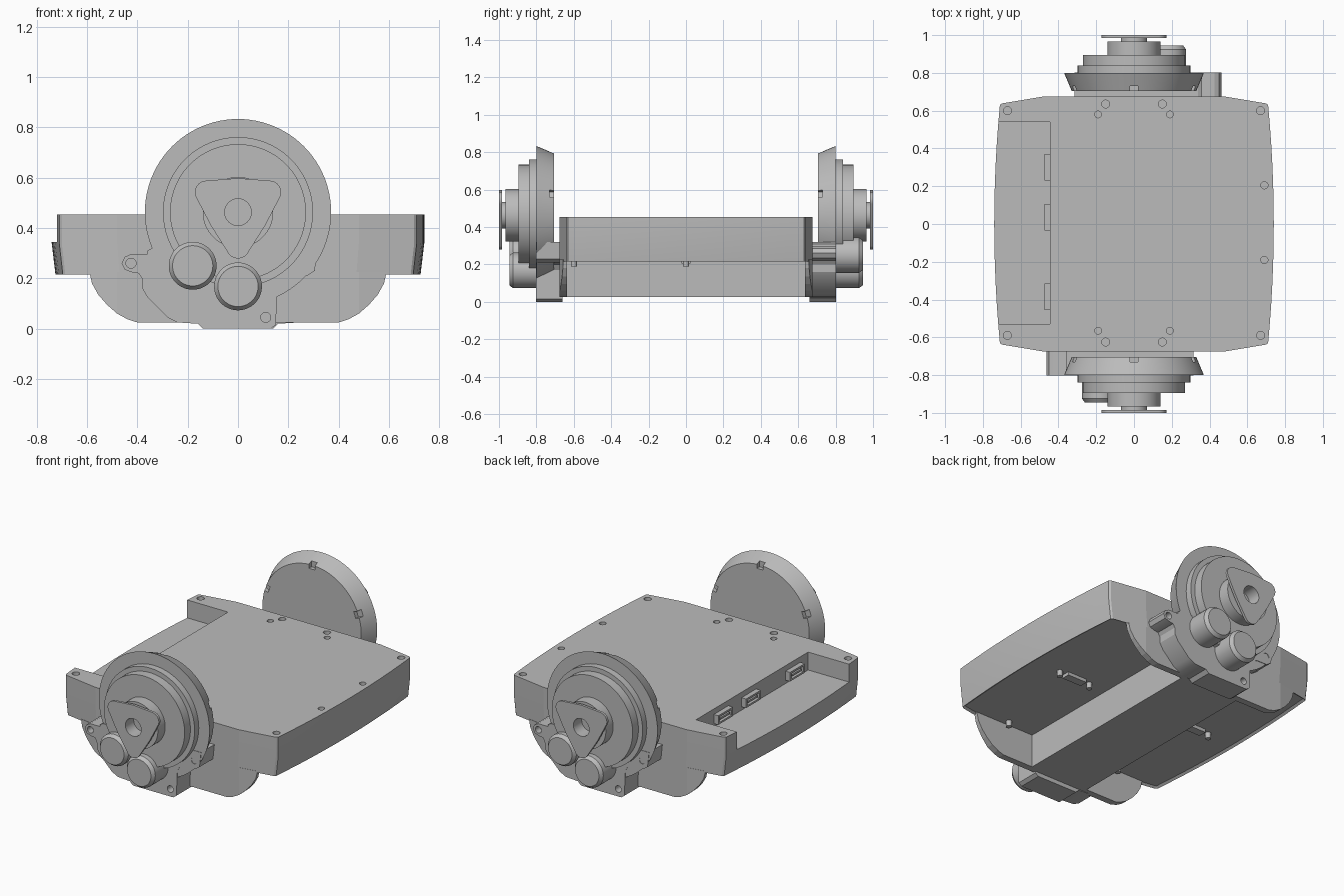
import bpy, bmesh, math
from mathutils import Matrix, Vector

cube = bpy.data.objects.get("Cube")
if cube:
    bpy.data.objects.remove(cube, do_unlink=True)

grey = bpy.data.materials.new("plain grey")
grey.use_nodes = True
COLOUR = (0.5, 0.5, 0.5, 1)
grey.diffuse_color = COLOUR
grey.node_tree.nodes["Principled BSDF"].inputs["Base Color"].default_value = COLOUR


def finish(name, bm):
    bmesh.ops.recalc_face_normals(bm, faces=bm.faces)
    mesh = bpy.data.meshes.new(name)
    bm.to_mesh(mesh)
    bm.free()
    mesh.materials.append(grey)
    obj = bpy.data.objects.new(name, mesh)
    bpy.context.collection.objects.link(obj)
    return obj


def loft(name, rings):
    """Closed solid through rings of equal point count."""
    bm = bmesh.new()
    loops = [[bm.verts.new(p) for p in ring] for ring in rings]
    n = len(loops[0])
    for a, b in zip(loops, loops[1:]):
        for i in range(n):
            j = (i + 1) % n
            bm.faces.new((a[i], a[j], b[j], b[i]))
    bm.faces.new(loops[0])
    bm.faces.new(loops[-1])
    return finish(name, bm)


def prism_y(name, pts, y0, y1):
    return loft(name, [[(x, y, z) for x, z in pts] for y in (y0, y1)])


def box(name, lo, hi):
    lo, hi = Vector(lo), Vector(hi)
    bm = bmesh.new()
    m = Matrix.Translation((lo + hi) / 2) @ Matrix.Diagonal((*(hi - lo), 1))
    bmesh.ops.create_cube(bm, size=1, matrix=m)
    return finish(name, bm)


def circle(cx, cz, r, n=48):
    return [(cx + r * math.cos(math.tau * i / n), cz + r * math.sin(math.tau * i / n))
            for i in range(n)]


def lathe_y(name, cx, cz, profile, n=72):
    """Turned part about an axis along y; profile holds (radius, y)."""
    return loft(name, [[(x, y, z) for x, z in circle(cx, cz, r, n)] for r, y in profile])


def rod_z(name, x, y, r, z0, z1):
    return loft(name, [[(a, b, z) for a, b in circle(x, y, r, 20)] for z in (z0, z1)])


def boolean(obj, cutters, mode="DIFFERENCE"):
    for cutter in cutters:
        cutter.hide_render = True
        mod = obj.modifiers.new("cut", "BOOLEAN")
        mod.operation, mod.solver, mod.object = mode, "EXACT", cutter
        bpy.context.view_layer.objects.active = obj
        bpy.ops.object.modifier_apply(modifier=mod.name)
        bpy.data.objects.remove(cutter, do_unlink=True)


def smooth(obj, angle=25):
    bpy.ops.object.select_all(action="DESELECT")
    obj.select_set(True)
    bpy.context.view_layer.objects.active = obj
    bpy.ops.object.shade_smooth_by_angle(angle=math.radians(angle))


# Plan outline with bowed sides and tapered ends
side = [(0.74 - 0.03 * (t / 6) ** 2, 0.63 * t / 6) for t in range(-6, 7)]
right = [(0.48, -0.675), (0.7, -0.638)] + side + [(0.7, 0.638), (0.48, 0.675)]
plan = right + [(-x, -y) for x, y in right]


def plan_ring(z, sx=1.0):
    return [(x * sx, y, z) for x, y in plan]


# Upper body with a shallow pan underneath
body = loft("body", [plan_ring(0.215, 0.98), plan_ring(0.34), plan_ring(0.453)])
bm = bmesh.new()
bm.from_mesh(body.data)
bottom = min(bm.faces, key=lambda f: f.calc_center_median().z)
bmesh.ops.inset_region(bm, faces=[bottom], thickness=0.014, depth=-0.01)
bm.to_mesh(body.data)
bm.free()

# Connector bay and screw holes
boolean(body, [box("bay_cutter", (-1, -0.53, 0.345), (-0.445, 0.54, 0.6))])
holes = [(x, y, 0.021) for x in (-0.67, 0.67) for y in (-0.59, 0.6)]
holes += [(x, y, 0.021) for x in (-0.15, 0.15) for y in (-0.625, 0.635)]
holes += [(x, y, 0.018) for x in (-0.19, 0.19) for y in (-0.565, 0.58)]
holes += [(0.69, 0.205, 0.019), (0.69, -0.19, 0.019)]
boolean(body, [rod_z("hole_cutter", x, y, r, 0.43, 0.5) for x, y, r in holes])
smooth(body, 8)

# Curved end plates hanging below the body
half = [(0.59, 0.225), (0.58, 0.18), (0.555, 0.135), (0.52, 0.095),
        (0.48, 0.06), (0.44, 0.038), (0.4, 0.025)]
skirt = half + [(-x, z) for x, z in reversed(half)]
for name, y0, y1 in (("front_end_plate", -0.8, -0.635), ("back_end_plate", 0.635, 0.8)):
    plate = prism_y(name, skirt, y0, y1)
    boolean(plate, [loft("trim", [plan_ring(-0.1), plan_ring(0.6)])], "INTERSECT")

# Central spine, underside pins and clips
box("spine", (-0.195, -0.65, 0.025), (0.195, 0.65, 0.24))
for s, label in ((1, "left"), (-1, "right")):
    for x, y in ((0.53, 0), (0.32, 0), (0.39, -0.6)):
        smooth(rod_z(label + "_pin", s * x, y, 0.016, 0.19, 0.23))
    xs = sorted((s * 0.36, s * 0.49))
    box(label + "_clip", (xs[0], -0.025, 0.205), (xs[1], 0.025, 0.23))

# Connectors in the bay
for i, y in enumerate((0.3, 0.035, -0.385)):
    shell = box(f"connector_shell_{i}", (-0.475, y - 0.07, 0.365), (-0.44, y + 0.07, 0.42))
    boolean(shell, [box("socket_cutter", (-0.5, y - 0.058, 0.376), (-0.455, y + 0.058, 0.409))])
    box(f"connector_tongue_{i}", (-0.472, y - 0.045, 0.387), (-0.45, y + 0.045, 0.398))

# Gearbox housing with screw ears
case = [(0.315, 0.32), (-0.34, 0.32), (-0.36, 0.31), (-0.36, 0.297), (-0.425, 0.297),
        (-0.45, 0.285), (-0.462, 0.26), (-0.45, 0.235), (-0.425, 0.225), (-0.395, 0.22),
        (-0.382, 0.2), (-0.38, 0.16), (-0.36, 0.125), (-0.28, 0.045), (-0.24, 0.025),
        (-0.16, 0.02), (-0.14, 0.0), (0.13, 0.0), (0.15, 0.015), (0.157, 0.17),
        (0.175, 0.2), (0.21, 0.21), (0.275, 0.21), (0.305, 0.23)]
gearbox = prism_y("gearbox", case, -0.803, -0.66)
boolean(gearbox, [prism_y("ear_cutter", circle(x, z, 0.02, 20), -0.9, -0.76)
                  for x, z in ((-0.425, 0.26), (0.27, 0.26), (0.11, 0.045))])

# Stepped wheel with notches on the inner rim
AXIS = 0.463
wheel = lathe_y("wheel", 0, AXIS, [
    (0.33, -0.705), (0.37, -0.8), (0.298, -0.8), (0.298, -0.84), (0.27, -0.84),
    (0.27, -0.895), (0.14, -0.895), (0.14, -0.965), (0.07, -0.965), (0.07, -0.99)], 96)
cutters = []
for deg in (20, 90, 160):
    notch = box("notch_cutter", (0.305, -0.73, -0.02), (0.4, -0.69, 0.02))
    notch.data.transform(Matrix.Translation((0, 0, AXIS)) @ Matrix.Rotation(-math.radians(deg), 4, "Y"))
    cutters.append(notch)
boolean(wheel, cutters)

# Rounded three-cornered flange and its bore
tri = []
for cx, cz, mid in ((0.125, 0.542, 30), (-0.125, 0.542, 150), (0, 0.325, 270)):
    for k in range(-6, 7):
        a = math.radians(mid + k * 9)
        tri.append((cx + 0.046 * math.cos(a), cz + 0.046 * math.sin(a)))
    a = math.radians(mid + 60)
    tri.append((0.125 * math.cos(a), AXIS + 0.01 + 0.125 * math.sin(a)))
flange = prism_y("flange", tri, -1.0, -0.985)
for part in (wheel, flange):
    boolean(part, [prism_y("bore_cutter", circle(0, AXIS, 0.053), -1.1, -0.92)])

# Two motor caps
caps = [lathe_y(f"motor_cap_{i}", x, z, [(0.095, -0.79), (0.095, -0.925), (0.08, -0.945)], 48)
        for i, (x, z) in enumerate(((-0.18, 0.25), (0, 0.168)))]

# Repeat the drive unit at the back, turned half round
for part in [gearbox, wheel, flange] + caps:
    smooth(part)
    twin = part.copy()
    twin.name = "back_" + part.name
    part.name = "front_" + part.name
    twin.rotation_euler.z = math.pi
    bpy.context.collection.objects.link(twin)
